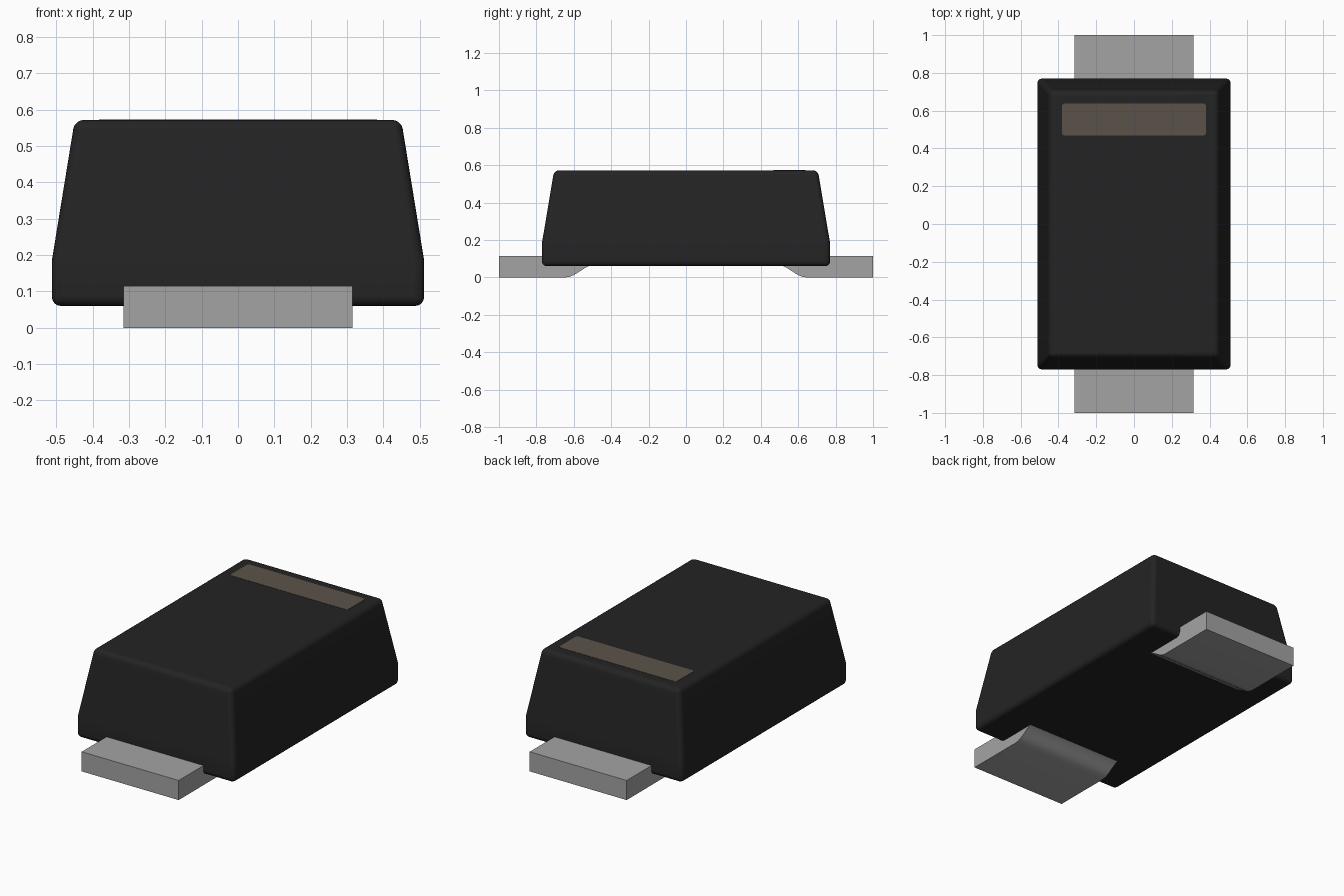
import bpy, bmesh, math

cube = bpy.data.objects.get("Cube")
if cube:
    bpy.data.objects.remove(cube, do_unlink=True)


def material(name, rgb, rough):
    m = bpy.data.materials.new(name)
    m.use_nodes = True
    m.diffuse_color = (*rgb, 1)
    bsdf = next(n for n in m.node_tree.nodes if n.type == 'BSDF_PRINCIPLED')
    bsdf.inputs["Base Color"].default_value = (*rgb, 1)
    bsdf.inputs["Roughness"].default_value = rough
    return m


BLACK = material("black plastic", (0.017, 0.017, 0.017), 0.6)
METAL = material("grey metal", (0.37, 0.37, 0.37), 0.4)
BROWN = material("brown marking", (0.105, 0.086, 0.068), 0.6)


def finish(name, bm, mat, angle=30):
    bmesh.ops.recalc_face_normals(bm, faces=bm.faces)
    me = bpy.data.meshes.new(name)
    bm.to_mesh(me)
    bm.free()
    me.materials.append(mat)
    ob = bpy.data.objects.new(name, me)
    bpy.context.collection.objects.link(ob)
    bpy.ops.object.select_all(action='DESELECT')
    ob.select_set(True)
    bpy.context.view_layer.objects.active = ob
    bpy.ops.object.shade_smooth_by_angle(angle=math.radians(angle))
    return ob


def prism(outline, direction):
    """Extrude a closed outline of 3D points along a direction."""
    bm = bmesh.new()
    face = bm.faces.new([bm.verts.new(p) for p in outline])
    new = bmesh.ops.extrude_face_region(bm, geom=[face])["geom"]
    bmesh.ops.translate(bm, vec=direction,
                        verts=[v for v in new if isinstance(v, bmesh.types.BMVert)])
    return bm


# Moulded body: straight lower band, tapered upper part, rounded edges
bm = bmesh.new()
rings = []
for hx, hy, z in ((0.512, 0.77, 0.06), (0.512, 0.77, 0.185), (0.449, 0.705, 0.572)):
    rings.append([bm.verts.new((sx * hx, sy * hy, z))
                  for sx, sy in ((-1, -1), (1, -1), (1, 1), (-1, 1))])
for low, high in zip(rings, rings[1:]):
    for i in range(4):
        j = (i + 1) % 4
        bm.faces.new((low[i], low[j], high[j], high[i]))
bm.faces.new(rings[0][::-1])
bm.faces.new(rings[-1])
body = finish("body", bm, BLACK, 50)
bevel = body.modifiers.new("rounded edges", 'BEVEL')
bevel.width = 0.025
bevel.segments = 4
bevel.limit_method = 'ANGLE'
bevel.angle_limit = math.radians(30)
body.modifiers.new("even shading", 'WEIGHTED_NORMAL').keep_sharp = True

# Leads: flat tabs whose underside curves up into the body
lead_profile = [(1.0, 0.115), (1.0, 0.0), (0.645, 0.0), (0.625, 0.003), (0.605, 0.010),
                (0.585, 0.021), (0.565, 0.034), (0.54, 0.050), (0.515, 0.062),
                (0.49, 0.070), (0.49, 0.115)]
for name, side in (("front_lead", -1), ("back_lead", 1)):
    finish(name, prism([(-0.315, side * y, z) for y, z in lead_profile], (0.63, 0, 0)), METAL)

# Marking band on the top, near the back, with rounded corners
r, hx, hy = 0.015, 0.382, 0.085
outline = []
for k, (sx, sy) in enumerate(((1, 1), (-1, 1), (-1, -1), (1, -1))):
    for step in range(4):
        a = math.radians(90 * k + 30 * step)
        outline.append((sx * (hx - r) + r * math.cos(a),
                        0.553 + sy * (hy - r) + r * math.sin(a), 0.5695))
finish("marking_band", prism(outline, (0, 0, 0.004)), BROWN)
